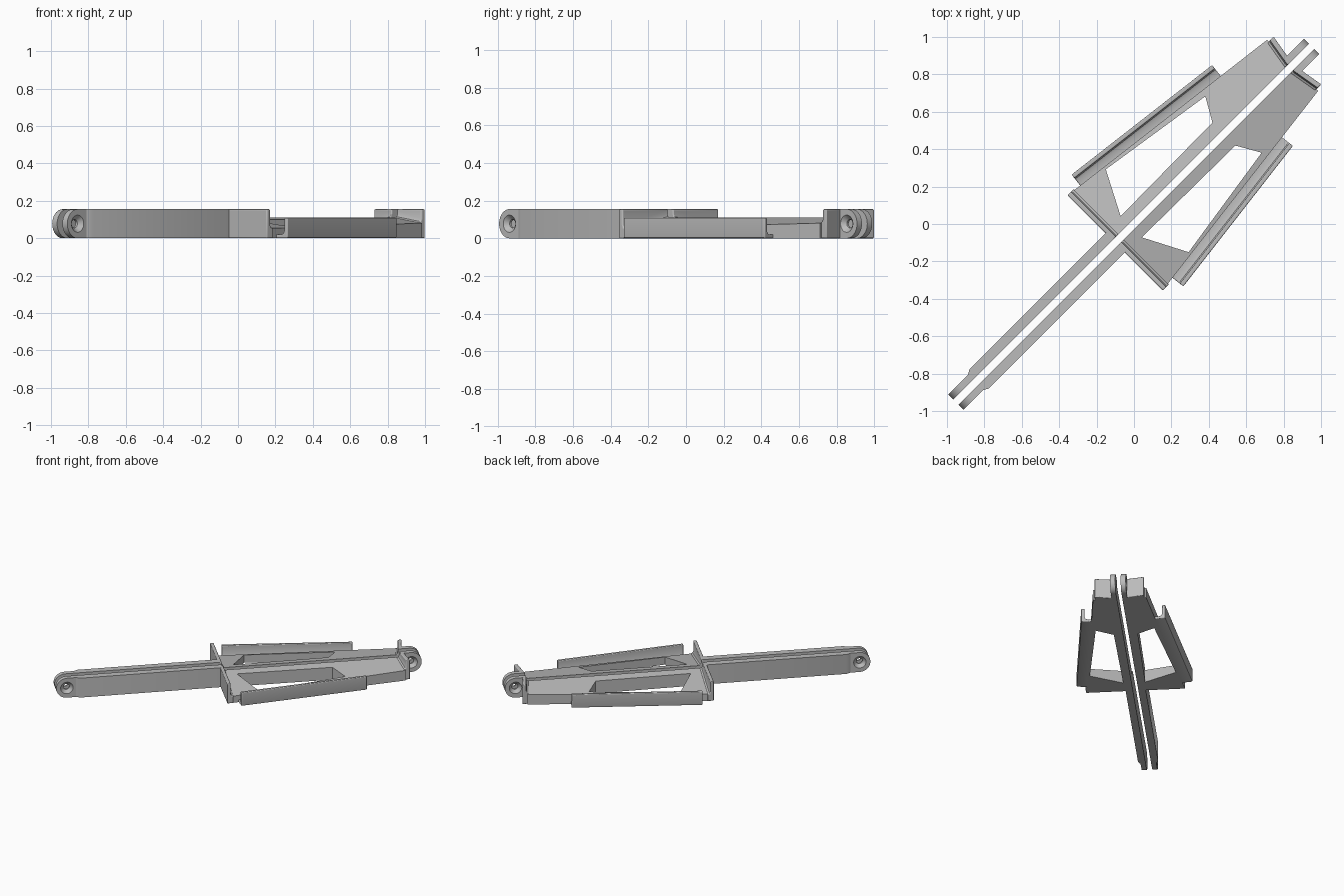
import bpy, bmesh, math
from mathutils import Vector

if "Cube" in bpy.data.objects:
    bpy.data.objects.remove(bpy.data.objects["Cube"])

# Local frame: u = along the arm, w = sideways from the slot; each part is mirrored across the slot
grey = bpy.data.materials.new("plain_grey")
grey.diffuse_color = (0.5, 0.5, 0.5, 1)
grey.use_nodes = True
grey.node_tree.nodes["Principled BSDF"].inputs["Base Color"].default_value = grey.diffuse_color
GAP, TOP = 0.02, 0.155


def plate_z(w):
    return 0.11 - 0.17 * (w - GAP)


def loft(name, loops, closed=False, bevel=0.0):
    """Bridge equal-length loops of (u, w, z); cap the ends unless closed."""
    bm = bmesh.new()
    rows = [[bm.verts.new((u, -w, z)) for u, w, z in lp] for lp in loops]
    n = len(rows[0])
    pairs = list(zip(rows, rows[1:]))
    if closed:
        pairs.append((rows[-1], rows[0]))
    else:
        bm.faces.new(rows[0])
        bm.faces.new(rows[-1])
    for a, b in pairs:
        for i in range(n):
            j = (i + 1) % n
            bm.faces.new((a[i], a[j], b[j], b[i]))
    bmesh.ops.recalc_face_normals(bm, faces=bm.faces)
    me = bpy.data.meshes.new(name)
    bm.to_mesh(me)
    bm.free()
    ob = bpy.data.objects.new(name, me)
    bpy.context.collection.objects.link(ob)
    me.materials.append(grey)
    ob.rotation_euler.z = math.radians(45)
    bpy.ops.object.select_all(action='DESELECT')
    ob.select_set(True)
    bpy.context.view_layer.objects.active = ob
    bpy.ops.object.shade_smooth_by_angle(angle=math.radians(35))
    if bevel:
        b = ob.modifiers.new("soft_edges", 'BEVEL')
        b.width, b.segments = bevel, 3
        b.limit_method, b.angle_limit = 'ANGLE', math.radians(60)
    m = ob.modifiers.new("other_half", 'MIRROR')
    m.use_axis = (False, True, False)
    m.use_mirror_merge = False
    return ob


# Long rail, slimmer where it meets the ear
rail = [(-1.205, GAP), (-1.205, 0.055), (-1.17, 0.073), (-0.13, 0.073), (-0.13, GAP)]
loft("rail", [[(u, w, z) for u, w in rail] for z in (0, TOP)])

# Sloped plate with a four-sided window
outer = [(-0.14, GAP), (-0.14, 0.359), (1.20, 0.193), (1.18, GAP)]
window = [(-0.021, 0.08), (0.10, 0.313), (0.752, 0.213), (0.68, 0.087)]
loft("window_plate", [[(u, w, 0) for u, w in outer],
                      [(u, w, plate_z(w)) for u, w in outer],
                      [(u, w, plate_z(w)) for u, w in window],
                      [(u, w, 0) for u, w in window]], closed=True)


# Upright flanges across both ends of the plate, filleted onto it
def flange(name, base, slant, sign, thick, w0, w1):
    loops = []
    for w in (w0, w1):
        h = plate_z(w)
        prof = [(0, 0), (0, TOP), (thick, TOP), (thick, h + 0.02),
                (thick + 0.006, h + 0.006), (thick + 0.02, h), (thick + 0.02, 0)]
        loops.append([(base + slant * w + sign * s, w, z) for s, z in prof])
    loft(name, loops, bevel=0.006)


flange("inner_flange", -0.142, 0, 1, 0.026, GAP, 0.361)
flange("outer_flange", 1.205, 0.17, -1, 0.028, GAP, 0.18)

# Side guard: low foot outside the plate edge turning up into a wall
start, end = Vector((-0.058, 0.349)), Vector((0.887, 0.232))
d = (end - start).normalized()
out = Vector((-d.y, d.x))
guard = [(-0.006, 0), (0.066, 0), (0.072, 0.003), (0.074, 0.010), (0.074, 0.108),
         (0.050, 0.108), (0.050, 0.040), (0.044, 0.026), (0.030, 0.020), (-0.006, 0.020)]
loft("side_guard", [[(*(p + out * s), z) for s, z in guard] for p in (start, end)], bevel=0.006)

# Rounded ears with countersunk holes at both tips
N, R = 48, TOP / 2
for name, cu, sg in (("rear_ear", -1.27, -1), ("front_ear", 1.265, 1)):
    def ring(w, r=None):
        pts = []
        for i in range(N):
            c, s = math.cos(2 * math.pi * i / N), math.sin(2 * math.pi * i / N)
            k = r or (R if c >= 0 else R / max(abs(c), abs(s)))
            pts.append((cu + sg * c * k, w, R + s * k))
        return pts
    loft(name, [ring(GAP), ring(0.057), ring(0.057, 0.046),
                ring(0.034, 0.022), ring(GAP, 0.022)], closed=True)
